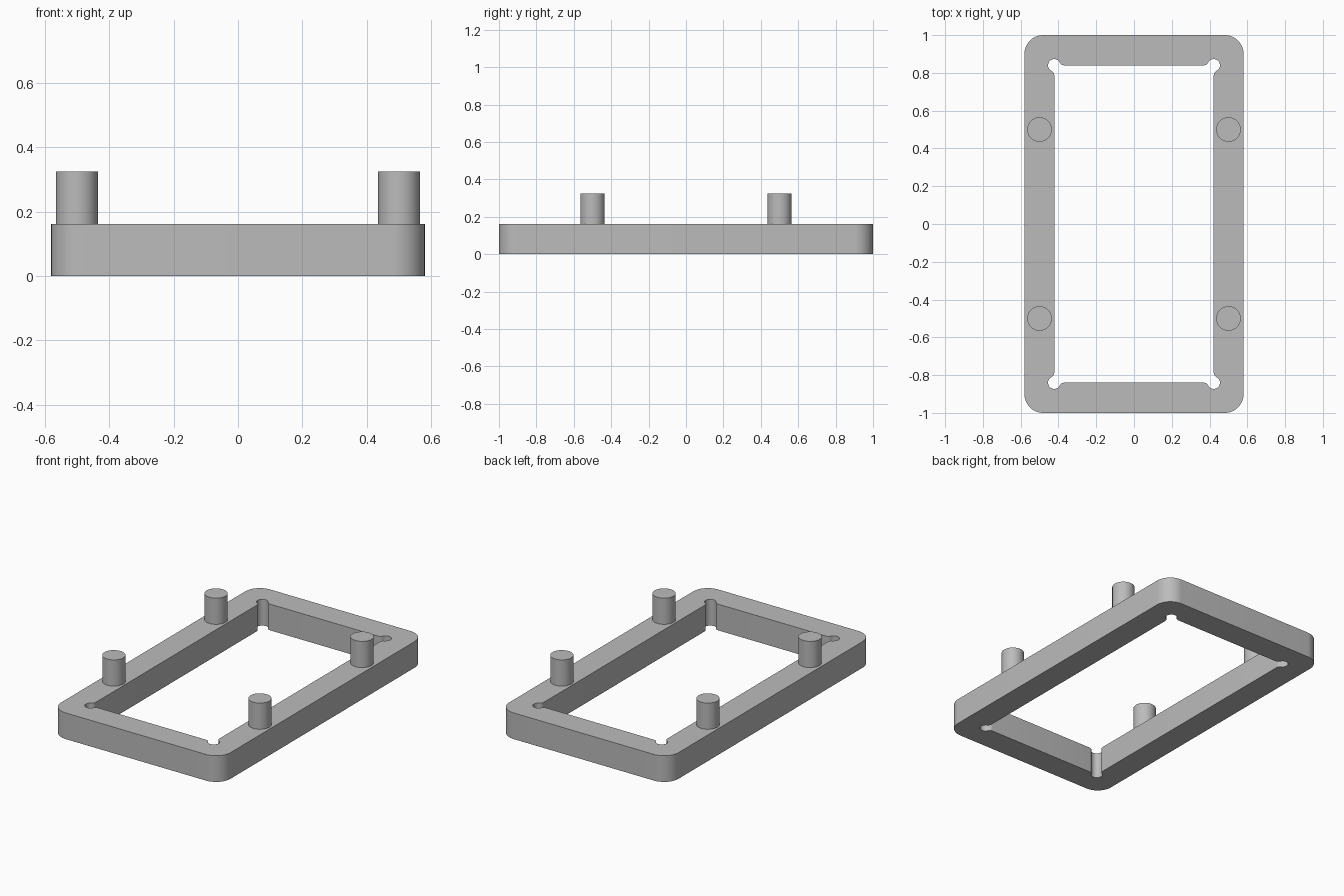
import bpy, bmesh
from math import sin, cos, pi, sqrt, atan2, radians

HALF_X, HALF_Y, HEIGHT, CORNER = 0.58, 1.0, 0.162, 0.10
IN_X, IN_Y = 0.422, 0.84          # opening half sizes
RELIEF, FILLET = 0.033, 0.026     # corner relief hole and its blend
PIN_R, PIN_TOP, PIN_POS = 0.065, 0.324, 0.5

cube = bpy.data.objects.get("Cube")
if cube:
    bpy.data.objects.remove(cube, do_unlink=True)

grey = bpy.data.materials.new("light grey")
grey.use_nodes = True
COLOR = (0.5, 0.5, 0.5, 1)
grey.diffuse_color = COLOR
grey.node_tree.nodes["Principled BSDF"].inputs["Base Color"].default_value = COLOR


def arc(cx, cy, r, a0, a1, n):
    return [(cx + r * cos(a0 + (a1 - a0) * i / n),
             cy + r * sin(a0 + (a1 - a0) * i / n)) for i in range(n + 1)]


def four_corners(corner):
    """Mirror a counter-clockwise corner path into a closed loop."""
    loop = []
    for sx, sy in ((1, 1), (-1, 1), (-1, -1), (1, -1)):
        path = corner if sx * sy > 0 else corner[::-1]
        loop += [(sx * x, sy * y) for x, y in path]
    return loop


def finish(name, bm):
    bmesh.ops.recalc_face_normals(bm, faces=bm.faces)
    mesh = bpy.data.meshes.new(name)
    bm.to_mesh(mesh)
    bm.free()
    obj = bpy.data.objects.new(name, mesh)
    bpy.context.collection.objects.link(obj)
    mesh.materials.append(grey)
    bpy.ops.object.select_all(action='DESELECT')
    obj.select_set(True)
    bpy.context.view_layer.objects.active = obj
    bpy.ops.object.shade_smooth_by_angle(angle=radians(30))
    return obj


# Frame outline, and opening with blended relief holes at its corners
outer = four_corners(arc(HALF_X - CORNER, HALF_Y - CORNER, CORNER, 0, pi / 2, 16))
reach = sqrt(RELIEF ** 2 + 2 * RELIEF * FILLET)
tilt = atan2(FILLET, reach)
corner = (arc(IN_X + FILLET, IN_Y - reach, FILLET, pi, pi / 2 + tilt, 6)
          + arc(IN_X, IN_Y, RELIEF, tilt - pi / 2, pi - tilt, 20)[1:-1]
          + arc(IN_X - reach, IN_Y + FILLET, FILLET, -tilt, -pi / 2, 6))
inner = four_corners(corner)

# Frame: fill between the loops, then extrude upward
bm = bmesh.new()
edges = []
for loop in (outer, inner):
    verts = [bm.verts.new((x, y, 0)) for x, y in loop]
    edges += [bm.edges.new((verts[i - 1], verts[i])) for i in range(len(verts))]
bmesh.ops.triangle_fill(bm, edges=edges, use_beauty=True)
ext = bmesh.ops.extrude_face_region(bm, geom=bm.faces[:], use_keep_orig=True)
top = [g for g in ext["geom"] if isinstance(g, bmesh.types.BMVert)]
bmesh.ops.translate(bm, verts=top, vec=(0, 0, HEIGHT))
finish("frame", bm)

# Four locating pins
for side, sx in (("left", 1), ("right", -1)):
    for end, sy in (("front", -1), ("back", 1)):
        bm = bmesh.new()
        bmesh.ops.create_cone(bm, cap_ends=True, segments=48, radius1=PIN_R,
                              radius2=PIN_R, depth=PIN_TOP - HEIGHT)
        pin = finish(f"{end}_{side}_pin", bm)
        pin.location = (sx * PIN_POS, sy * PIN_POS, (PIN_TOP + HEIGHT) / 2)
